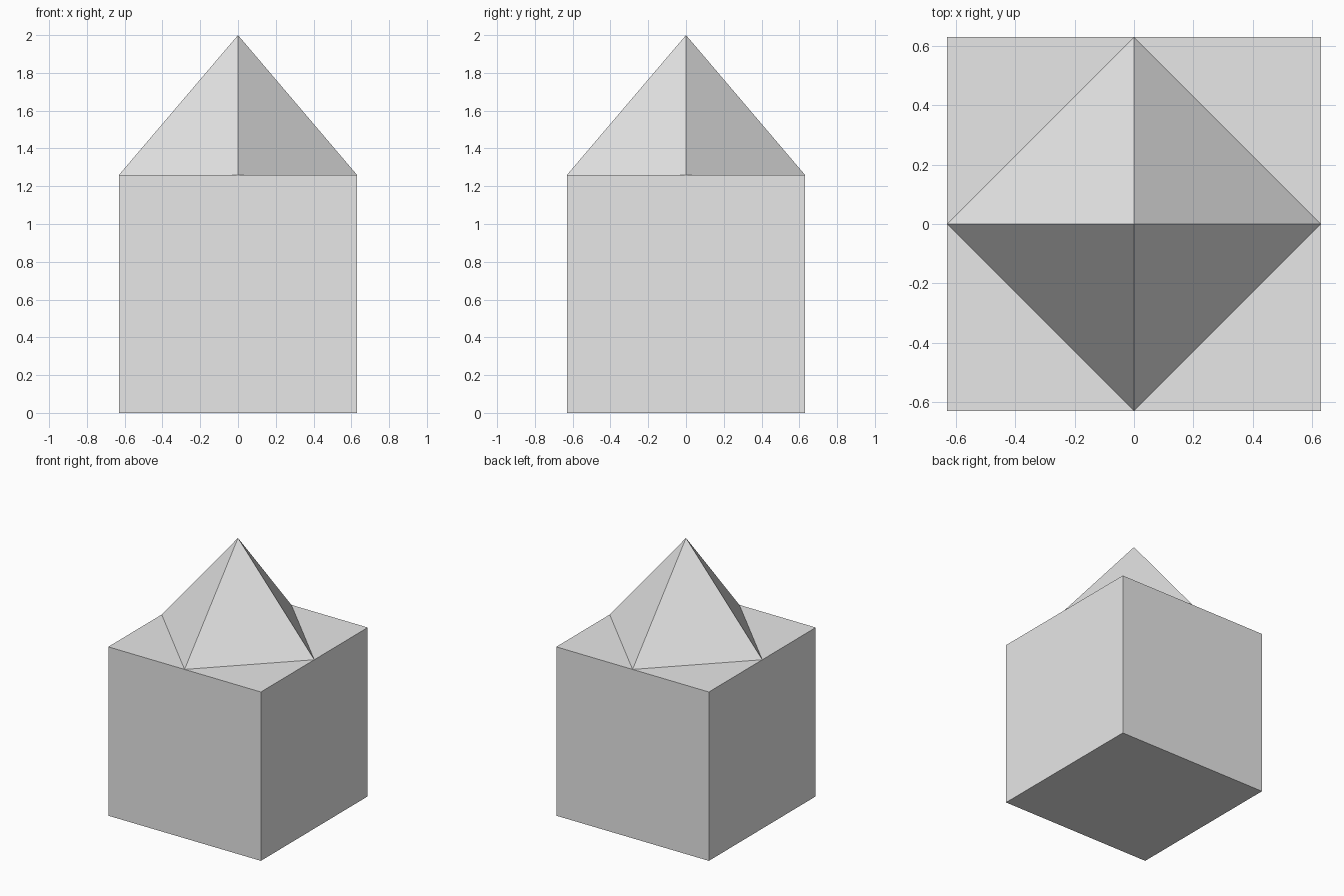
import bpy

if "Cube" in bpy.data.objects:
    bpy.data.objects.remove(bpy.data.objects["Cube"], do_unlink=True)

HALF = 0.63          # half width of the block
WALL = 2 * HALF      # the block is a cube
TOP = 2.0            # height of the roof tip

# Single plain grey
grey = bpy.data.materials.new("light_grey")
grey.use_nodes = True
colour = (0.8, 0.8, 0.8, 1)
grey.diffuse_color = colour
grey.node_tree.nodes["Principled BSDF"].inputs["Base Color"].default_value = colour


def finish(name):
    obj = bpy.context.object
    obj.name = name
    obj.data.name = name
    obj.data.materials.append(grey)
    return obj


# Block
bpy.ops.mesh.primitive_cube_add(size=WALL, location=(0, 0, HALF))
finish("block")

# Four-sided roof, its corners at the middles of the block's top edges
bpy.ops.mesh.primitive_cone_add(vertices=4, radius1=HALF, radius2=0,
                                depth=TOP - WALL, end_fill_type='NGON',
                                location=(0, 0, (TOP + WALL) / 2))
finish("pyramid_roof")
